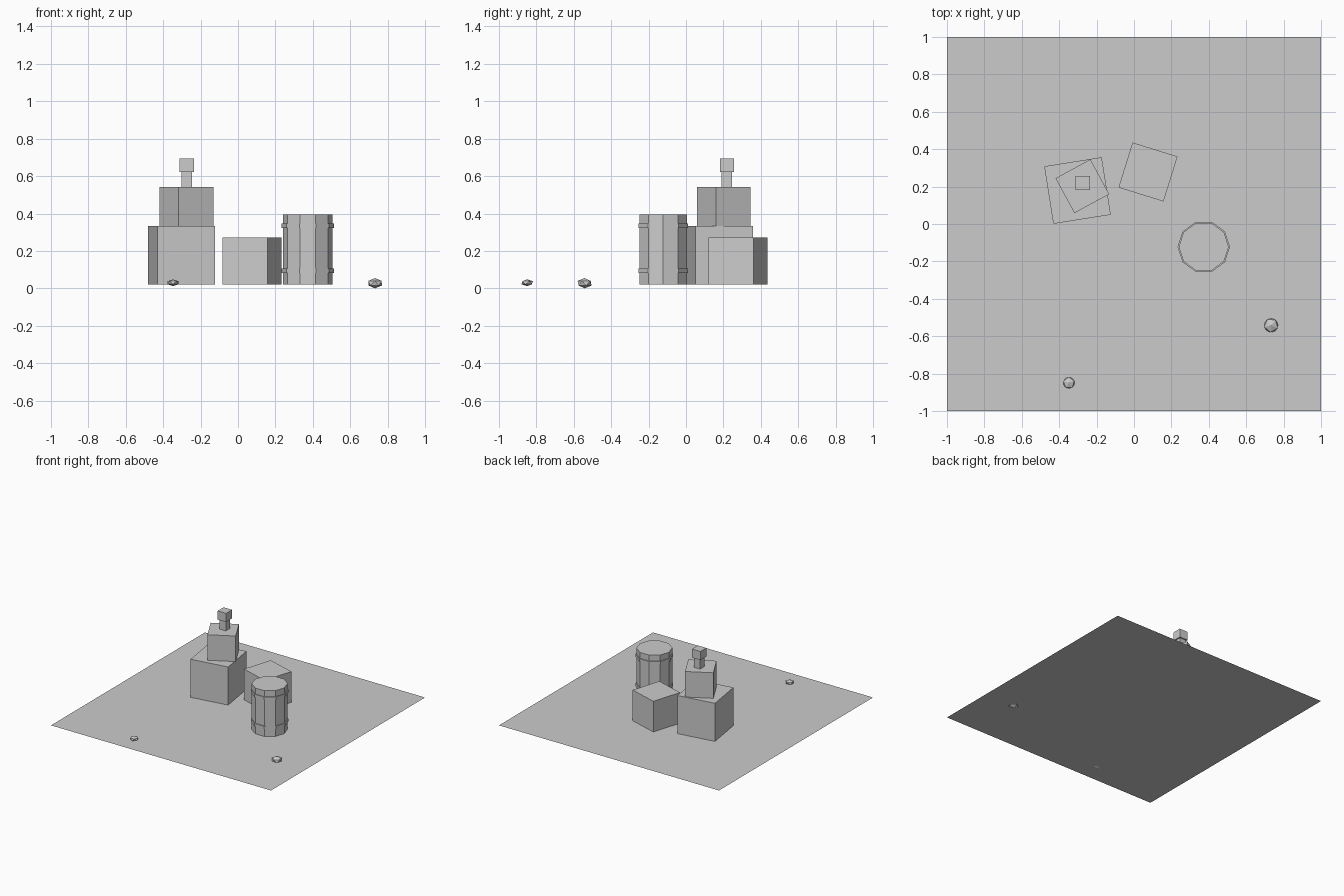
import bpy
import math

default_cube = bpy.data.objects.get("Cube")
if default_cube:
    bpy.data.objects.remove(default_cube, do_unlink=True)

# Single plain grey
grey = bpy.data.materials.new("plain_grey")
grey.use_nodes = True
COLOUR = (0.6, 0.6, 0.6, 1.0)
grey.diffuse_color = COLOUR
grey.node_tree.nodes["Principled BSDF"].inputs["Base Color"].default_value = COLOUR

GROUND = 0.02


def finish(name):
    obj = bpy.context.object
    obj.name = name
    obj.data.name = name
    obj.data.materials.append(grey)
    return obj


def box(name, x, y, bottom, width, height, turn=0):
    """Square box standing on the given height, turned in degrees."""
    bpy.ops.mesh.primitive_cube_add(size=1, location=(x, y, bottom + height / 2),
                                    rotation=(0, 0, math.radians(turn)))
    obj = finish(name)
    obj.scale = (width, width, height)
    return obj


def drum(name, x, y, bottom, radius, height):
    """Ten-sided cylinder with corners pointing along x."""
    bpy.ops.mesh.primitive_cylinder_add(vertices=10, radius=radius, depth=height,
                                        location=(x, y, bottom + height / 2),
                                        rotation=(0, 0, math.pi / 2))
    return finish(name)


def stone(name, x, y, z, radius, half_height, turn):
    """Flattened low-poly pebble half sunk in the ground."""
    bpy.ops.mesh.primitive_ico_sphere_add(subdivisions=1, radius=1, location=(x, y, z),
                                          rotation=(0, 0, math.radians(turn)))
    obj = finish(name)
    obj.scale = (radius, radius, half_height)
    return obj


# Ground sheet
bpy.ops.mesh.primitive_plane_add(size=2, location=(0, 0, GROUND))
finish("ground_sheet")

# Stacked crates and the lone crate beside them
box("large_crate", -0.302, 0.179, GROUND, 0.311, 0.313, 9)
box("stacked_crate", -0.276, 0.202, 0.333, 0.212, 0.21, 28.5)
box("side_crate", 0.075, 0.278, GROUND, 0.252, 0.252, -17.3)

# Lantern on top of the stack
box("lantern_base", -0.273, 0.219, 0.543, 0.056, 0.08)
box("lantern_head", -0.273, 0.219, 0.623, 0.077, 0.071)

# Barrel with two hoops
drum("barrel", 0.373, -0.122, GROUND, 0.1335, 0.376)
for label, height in (("lower", 0.083), ("upper", 0.323)):
    drum(label + "_barrel_hoop", 0.373, -0.122, height, 0.14, 0.024)

# Loose pebbles
stone("small_stone", -0.348, -0.849, 0.03, 0.034, 0.018, 20)
stone("large_stone", 0.733, -0.542, 0.0275, 0.042, 0.0275, 50)
